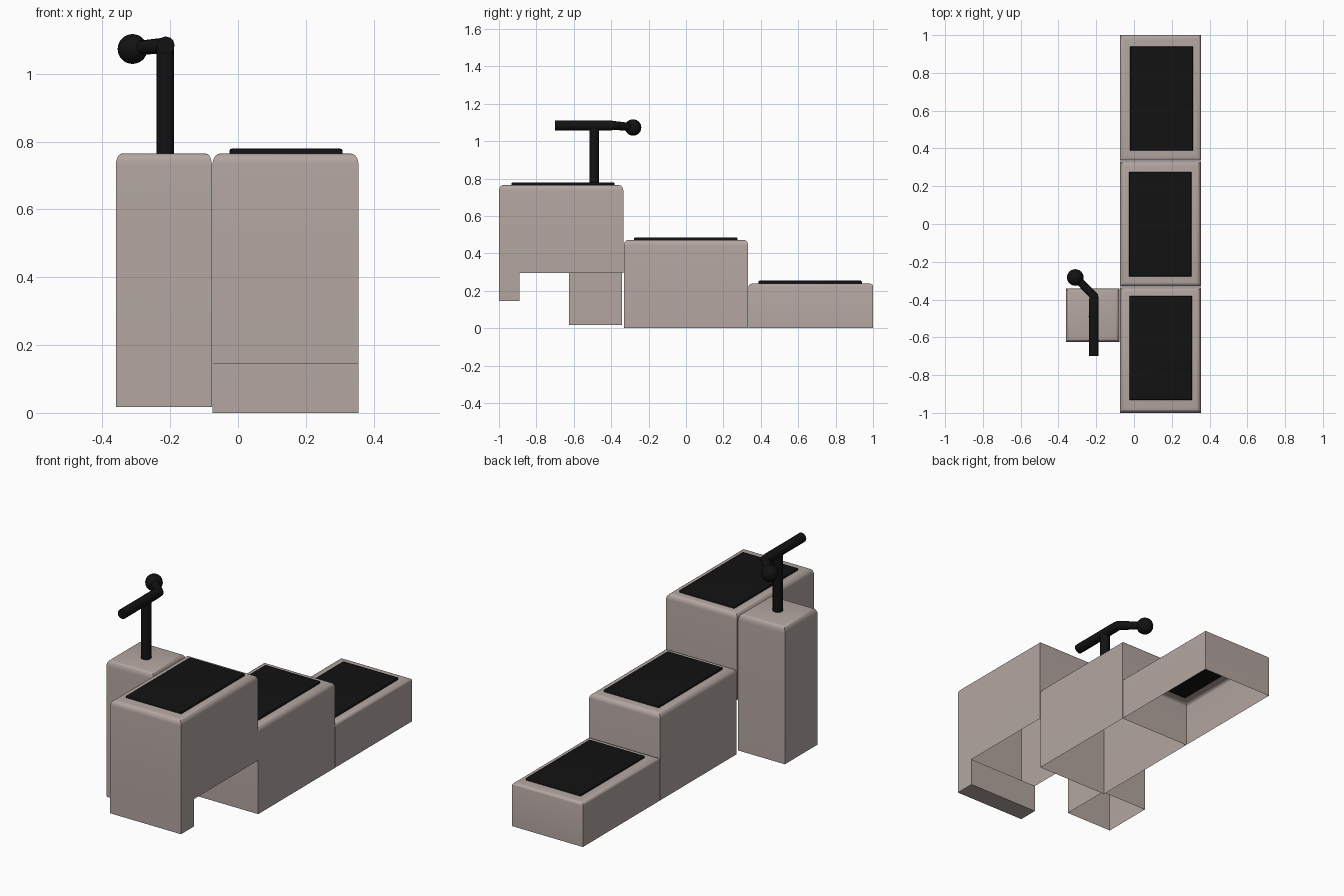
import bpy, bmesh
from mathutils import Matrix, Vector

if "Cube" in bpy.data.objects:
    bpy.data.objects.remove(bpy.data.objects["Cube"])


def material(name, rgb):
    m = bpy.data.materials.new(name)
    m.diffuse_color = (*rgb, 1)
    m.use_nodes = True
    m.node_tree.nodes["Principled BSDF"].inputs["Base Color"].default_value = m.diffuse_color
    return m


TAUPE = material("taupe", (0.45, 0.38, 0.355))
BLACK = material("black", (0.006, 0.006, 0.006))


def finish(name, bm, mat):
    me = bpy.data.meshes.new(name)
    bm.normal_update()
    bm.to_mesh(me)
    bm.free()
    ob = bpy.data.objects.new(name, me)
    bpy.context.collection.objects.link(ob)
    me.materials.append(mat)
    bpy.ops.object.select_all(action='DESELECT')
    ob.select_set(True)
    bpy.context.view_layer.objects.active = ob
    bpy.ops.object.shade_smooth_by_angle(angle=0.6)
    return ob


def block(name, lo, hi, mat, round_xy=0.0, round_z=0.0, open_bottom=True):
    """Box from corner lo to corner hi, with only its top rim rounded."""
    lo, hi = Vector(lo), Vector(hi)
    size = hi - lo
    stretch = round_xy / round_z if round_z else 1.0
    bm = bmesh.new()
    bmesh.ops.create_cube(bm, size=1)
    bmesh.ops.translate(bm, verts=bm.verts, vec=(0.5, 0.5, 0.5))
    bmesh.ops.scale(bm, verts=bm.verts, vec=(size.x, size.y, size.z * stretch))
    if open_bottom:
        bottom = [f for f in bm.faces if f.normal.z < -0.9]
        bmesh.ops.delete(bm, geom=bottom, context='FACES_ONLY')
    if round_z:
        top = size.z * stretch - 1e-5
        rim = [e for e in bm.edges if all(v.co.z > top for v in e.verts)]
        bmesh.ops.bevel(bm, geom=rim, offset=round_xy, segments=5,
                        profile=0.5, affect='EDGES')
    bmesh.ops.scale(bm, verts=bm.verts, vec=(1, 1, 1 / stretch))
    bmesh.ops.translate(bm, verts=bm.verts, vec=lo)
    return finish(name, bm, mat)


# Three steps: hollow shells, each with a black tread pad
X0, X1 = -0.075, 0.355
steps = [
    ("low", 0.335, 1.0, 0.0, 0.24, 0.03, 0.015, (-0.02, 0.313, 0.388, 0.94)),
    ("middle", -0.332, 0.332, 0.0, 0.472, 0.026, 0.028, (-0.027, 0.305, -0.277, 0.275)),
    ("high", -1.0, -0.335, 0.295, 0.765, 0.024, 0.03, (-0.025, 0.308, -0.932, -0.382)),
]
for name, y0, y1, z0, z1, rxy, rz, (px0, px1, py0, py1) in steps:
    block(name + "_step", (X0, y0, z0), (X1, y1, z1), TAUPE, rxy, rz)
    block(name + "_tread", (px0, py0, z1 - 0.005), (px1, py1, z1 + 0.014),
          BLACK, 0.006, 0.006, open_bottom=False)

# Short front foot under the high step
block("front_foot", (X0, -1.0, 0.145), (X1, -0.89, 0.295), TAUPE, open_bottom=False)

# Side pedestal
block("side_pedestal", (-0.36, -0.625, 0.017), (-0.077, -0.342, 0.765), TAUPE, 0.018, 0.035)


def tube(name, points, radii, mat):
    cu = bpy.data.curves.new(name, 'CURVE')
    cu.dimensions = '3D'
    cu.bevel_depth = 1.0
    cu.bevel_resolution = 4
    cu.use_fill_caps = True
    sp = cu.splines.new('POLY')
    sp.points.add(len(points) - 1)
    for p, co, r in zip(sp.points, points, radii):
        p.co, p.radius = (*co, 1), r
    ob = bpy.data.objects.new(name + "_path", cu)
    bpy.context.collection.objects.link(ob)
    bpy.context.view_layer.update()
    bm = bmesh.new()
    bm.from_mesh(ob.to_mesh())
    bpy.data.objects.remove(ob)
    return finish(name, bm, mat)


# Handle: upright pole, bent crossbar and end knob
tube("handle_pole", [(-0.214, -0.49, 0.755), (-0.214, -0.49, 1.08)], [0.026] * 2, BLACK)
tube("handle_bar",
     [(-0.213, -0.70, 1.084), (-0.213, -0.40, 1.084), (-0.213, -0.38, 1.083), (-0.305, -0.287, 1.076)],
     [0.026, 0.026, 0.024, 0.02], BLACK)
knob = bmesh.new()
bmesh.ops.create_uvsphere(knob, u_segments=24, v_segments=14, radius=0.044,
                          matrix=Matrix.Translation((-0.311, -0.283, 1.073)))
finish("handle_knob", knob, BLACK)
